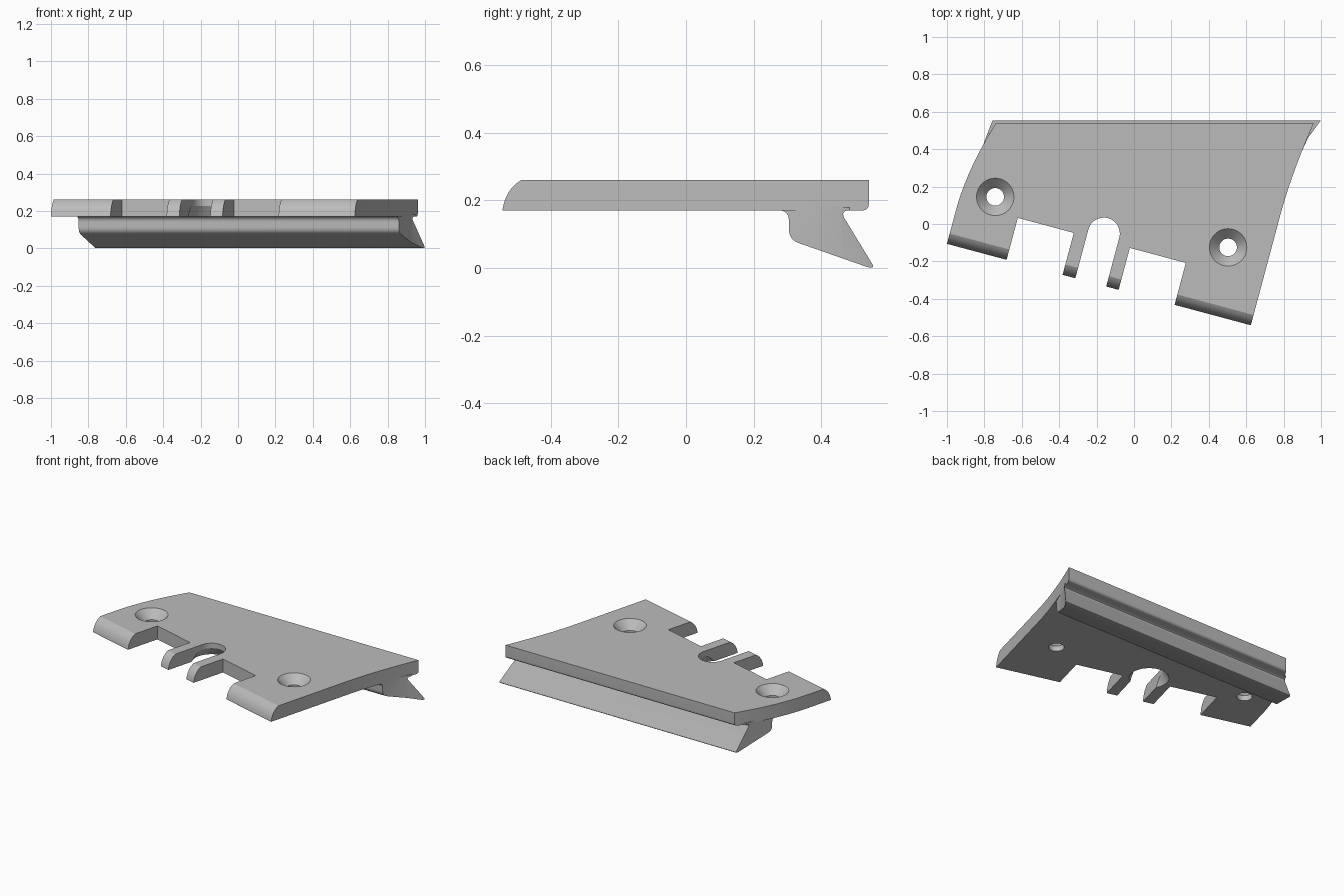
import bpy, bmesh, math
from mathutils import Vector

cube = bpy.data.objects.get("Cube")
if cube:
    bpy.data.objects.remove(cube, do_unlink=True)

steel = bpy.data.materials.new("plain_grey")
steel.use_nodes = True
grey = (0.5, 0.5, 0.5, 1)
steel.diffuse_color = grey
steel.node_tree.nodes["Principled BSDF"].inputs["Base Color"].default_value = grey

TILT = math.radians(15)          # the front edge is skewed by this angle
CORNER = Vector((-1, -0.106))    # front corner on the right-hand side
U = Vector((math.cos(TILT), -math.sin(TILT)))
V = Vector((math.sin(TILT), math.cos(TILT)))


def skew(u, v):
    return tuple(CORNER + U * u + V * v)


def bezier(a, b, c, n=10):
    a, b, c = Vector(a), Vector(b), Vector(c)
    return [tuple(a * (1 - t) ** 2 + b * 2 * t * (1 - t) + c * t * t)
            for t in (i / n for i in range(n + 1))]


def prism(name, points, place, low, high):
    """Extrude a 2D outline; place(a, b, depth) gives the 3D position."""
    bm = bmesh.new()
    ends = [[bm.verts.new(place(a, b, d)) for a, b in points] for d in (low, high)]
    n = len(points)
    for ring in ends:
        bm.faces.new(ring)
    for i in range(n):
        j = (i + 1) % n
        bm.faces.new((ends[0][i], ends[0][j], ends[1][j], ends[1][i]))
    return finish(name, bm)


def lathe(name, profile, centre, sides=48):
    """Turn (radius, height) points about a vertical axis."""
    bm = bmesh.new()
    rings = [[bm.verts.new((centre[0] + r * math.cos(2 * math.pi * i / sides),
                            centre[1] + r * math.sin(2 * math.pi * i / sides), z))
              for i in range(sides)] for r, z in profile]
    bm.faces.new(rings[0])
    bm.faces.new(rings[-1])
    for lower, upper in zip(rings, rings[1:]):
        for i in range(sides):
            j = (i + 1) % sides
            bm.faces.new((lower[i], lower[j], upper[j], upper[i]))
    return finish(name, bm)


def finish(name, bm):
    bmesh.ops.recalc_face_normals(bm, faces=bm.faces)
    mesh = bpy.data.meshes.new(name)
    bm.to_mesh(mesh)
    bm.free()
    mesh.materials.append(steel)
    obj = bpy.data.objects.new(name, mesh)
    bpy.context.collection.objects.link(obj)
    return obj


def combine(target, tool, operation):
    mod = target.modifiers.new("combine", "BOOLEAN")
    mod.operation, mod.solver, mod.object = operation, "EXACT", tool
    bpy.context.view_layer.objects.active = target
    bpy.ops.object.modifier_apply(modifier=mod.name)
    bpy.data.objects.remove(tool, do_unlink=True)


def flat(a, b, d):
    return (a, b, d)


def across(a, b, d):
    return (d, a, b)


def skewed(a, b, d):
    return (*skew(d, a), b)


# Plate outline: notched front with two prongs round a slot, curved ends
SLOT_U, SLOT_V, SLOT_R = 0.796, 0.27, 0.0855
FRONT, NOTCH = -0.05, 0.232
arc = [skew(SLOT_U - SLOT_R * math.cos(math.pi * i / 24),
            SLOT_V + SLOT_R * math.sin(math.pi * i / 24)) for i in range(25)]
outline = [skew(0, FRONT), skew(0.33, FRONT), skew(0.33, NOTCH),
           skew(0.64, NOTCH), skew(0.64, FRONT),
           skew(SLOT_U - SLOT_R, FRONT), *arc, skew(SLOT_U + SLOT_R, FRONT),
           skew(0.95, FRONT), skew(0.95, NOTCH),
           skew(1.26, NOTCH), skew(1.26, FRONT), skew(1.682, FRONT)]
outline += bezier((0.78, 0.04), (0.842, 0.272), (0.97, 0.56))
outline += bezier((-0.725, 0.56), (-0.891, 0.302), (-0.953, 0.07))
plate = prism("mounting_plate", outline, flat, 0.17, 0.26)

# Rounded front edge
nose = [(0, 0.1), (0, 0.175)] + bezier((0.001, 0.18), (0.012, 0.235), (0.057, 0.26))
nose += [(0.065, 0.3), (2, 0.3), (2, 0.1)]
combine(plate, prism("nose_cutter", nose, skewed, -1, 3), "INTERSECT")

# Back edge with rounded lower corner
back = [(-1, 0.1), (0.5, 0.1), (0.5, 0.168)]
back += bezier((0.52, 0.17), (0.54, 0.17), (0.54, 0.19), 6) + [(0.54, 0.3), (-1, 0.3)]
combine(plate, prism("back_cutter", back, across, -2, 2), "INTERSECT")

# Hooked rail under the back edge
rail_profile = [(0.275, 0.18)] + bezier((0.275, 0.171), (0.304, 0.168), (0.304, 0.14), 6)
rail_profile += bezier((0.304, 0.115), (0.304, 0.083), (0.335, 0.073), 6)
rail_profile += bezier((0.535, 0.003), (0.56, -0.004), (0.549, 0.014), 6)
rail_profile += bezier((0.468, 0.147), (0.455, 0.17), (0.485, 0.171), 6)
rail_profile += [(0.485, 0.18)]
rail = prism("rail", rail_profile, across, -1.2, 1.2)
rail_plan = [(-0.865, 0.27), (0.848, 0.27), (0.862, 0.31), (0.93, 0.46),
             (1.0, 0.555), (1.02, 0.59), (-0.735, 0.59), (-0.757, 0.553)]
combine(rail, prism("rail_ends", rail_plan, flat, -0.1, 0.4), "INTERSECT")
combine(plate, rail, "UNION")

# Countersunk screw holes
for spot in ((-0.742, 0.145), (0.503, -0.125)):
    sink = [(0.047, 0.1), (0.047, 0.205), (0.1, 0.26), (0.1, 0.3)]
    combine(plate, lathe("screw_hole", sink, spot), "DIFFERENCE")

# Relief widening the slot from below
relief = [(0.125, 0.15), (0.12, 0.17), (0.08, 0.235)]
combine(plate, lathe("slot_relief", relief, skew(SLOT_U, SLOT_V)), "DIFFERENCE")

bpy.ops.object.select_all(action="DESELECT")
plate.select_set(True)
bpy.context.view_layer.objects.active = plate
bpy.ops.object.shade_smooth_by_angle(angle=math.radians(30))
